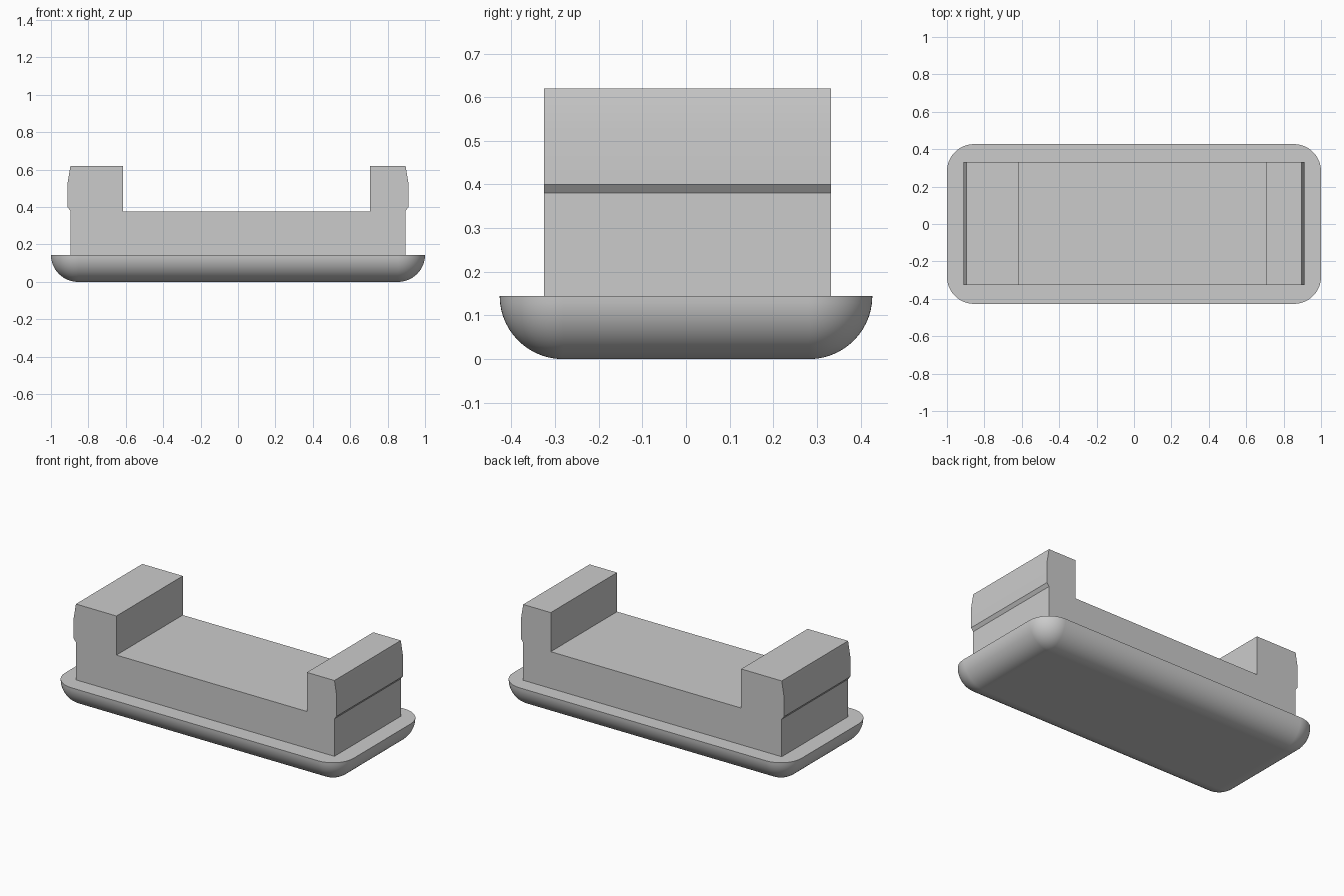
import bpy
import bmesh
from math import cos, sin, pi, radians

if "Cube" in bpy.data.objects:
    bpy.data.objects.remove(bpy.data.objects["Cube"], do_unlink=True)

GREY = (0.6, 0.6, 0.6, 1.0)
grey = bpy.data.materials.new("light grey")
grey.use_nodes = True
grey.diffuse_color = GREY
grey.node_tree.nodes["Principled BSDF"].inputs["Base Color"].default_value = GREY


def finish(bm, name):
    """Turn a bmesh into a named object, smooth except at sharp edges."""
    bmesh.ops.recalc_face_normals(bm, faces=bm.faces)
    mesh = bpy.data.meshes.new(name)
    bm.to_mesh(mesh)
    bm.free()
    mesh.materials.append(grey)
    obj = bpy.data.objects.new(name, mesh)
    bpy.context.collection.objects.link(obj)
    bpy.ops.object.select_all(action="DESELECT")
    obj.select_set(True)
    bpy.context.view_layer.objects.active = obj
    bpy.ops.object.shade_smooth_by_angle(angle=radians(30))
    weighted = obj.modifiers.new("flat face normals", "WEIGHTED_NORMAL")
    weighted.keep_sharp = True
    return obj


def rounded_tray(name, half_x, half_y, radius, steps):
    """Flat-topped slab with round corners and a quarter-round underside."""
    bm = bmesh.new()
    rings = []
    for i in range(steps + 1):
        a = pi / 2 * i / steps
        r, z = radius * cos(a), radius * (1 - sin(a))
        ring = []
        for corner, (sx, sy) in enumerate([(1, 1), (-1, 1), (-1, -1), (1, -1)]):
            for j in range(steps + 1):
                b = pi / 2 * (corner + j / steps)
                ring.append(bm.verts.new((sx * (half_x - radius) + r * cos(b),
                                          sy * (half_y - radius) + r * sin(b), z)))
        rings.append(ring)
    n = len(rings[0])
    for upper, lower in zip(rings, rings[1:]):
        for k in range(n):
            m = (k + 1) % n
            bm.faces.new((upper[k], upper[m], lower[m], lower[k]))
    bm.faces.new(rings[0])
    bm.faces.new(rings[-1])
    bmesh.ops.remove_doubles(bm, verts=bm.verts, dist=0.0001)
    return finish(bm, name)


def extruded_profile(name, profile, y_front, y_back):
    """Extrude an x-z outline along y."""
    bm = bmesh.new()
    face = bm.faces.new([bm.verts.new((x, y_front, z)) for x, z in profile])
    out = bmesh.ops.extrude_face_region(bm, geom=[face])
    moved = [v for v in out["geom"] if isinstance(v, bmesh.types.BMVert)]
    bmesh.ops.translate(bm, verts=moved, vec=(0, y_back - y_front, 0))
    return finish(bm, name)


# Rounded base
rounded_tray("base", 1.0, 0.427, 0.145, 14)

# Cradle body: low floor between two end blocks with lipped outer sides
floor_z, top_z = 0.375, 0.62
outer = [(0.896, 0.13), (0.896, 0.38), (0.911, 0.4), (0.911, 0.53), (0.896, top_z)]
inner = [(0.705, top_z), (0.705, floor_z), (-0.615, floor_z), (-0.615, top_z)]
left_outer = [(-x, z) for x, z in reversed(outer)]
extruded_profile("cradle_body", outer + inner + left_outer, -0.325, 0.332)
